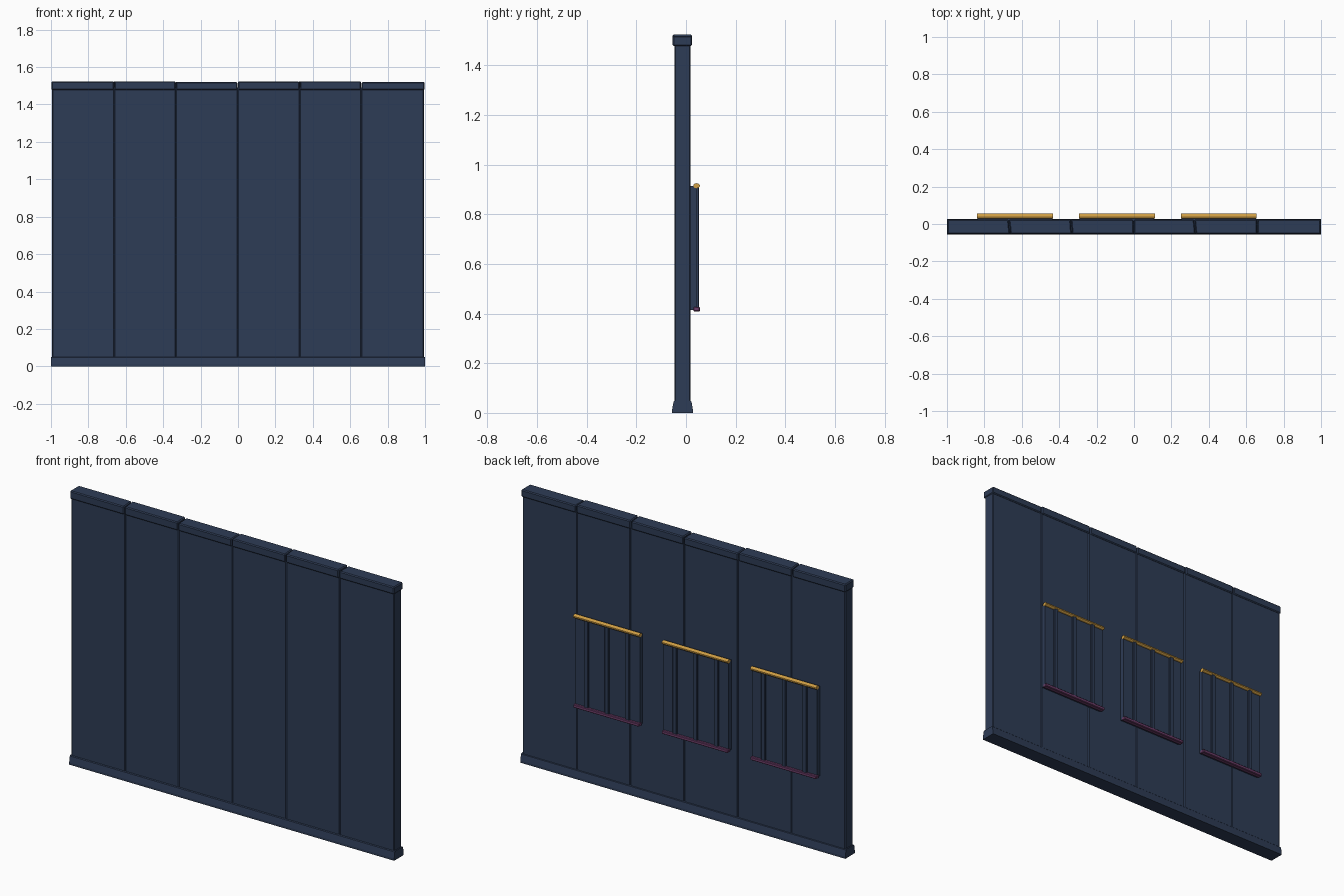
import bpy, bmesh, math

if "Cube" in bpy.data.objects:
    bpy.data.objects.remove(bpy.data.objects["Cube"])


def material(name, rgb):
    m = bpy.data.materials.new(name)
    m.diffuse_color = (*rgb, 1)
    m.use_nodes = True
    m.node_tree.nodes["Principled BSDF"].inputs["Base Color"].default_value = m.diffuse_color
    return m


NAVY = material("navy", (0.027, 0.045, 0.092))
GOLD = material("gold", (0.64, 0.35, 0.06))
PURPLE = material("plum", (0.15, 0.046, 0.14))


def finish(bm, name, mat):
    bmesh.ops.recalc_face_normals(bm, faces=bm.faces)
    me = bpy.data.meshes.new(name)
    bm.to_mesh(me)
    bm.free()
    me.materials.append(mat)
    ob = bpy.data.objects.new(name, me)
    bpy.context.collection.objects.link(ob)
    return ob


def box(name, mat, x, y, z, bevel=0.0, vertical_only=False, skew=(0, 0)):
    """Box from (min, max) ranges; skew slides the back of each x end."""
    bm = bmesh.new()
    bmesh.ops.create_cube(bm, size=1)
    for v in bm.verts:
        i, j, k = (int(c > 0) for c in v.co)
        v.co = (x[i] + (skew[i] if j else 0), y[j], z[k])
    if bevel:
        edges = [e for e in bm.edges if not vertical_only
                 or abs(e.verts[0].co.z - e.verts[1].co.z) > 0.1]
        bmesh.ops.bevel(bm, geom=edges, offset=bevel, segments=1, affect='EDGES')
    return finish(bm, name, mat)


def extrude_x(name, mat, profile, x0, x1):
    """Closed (y, z) profile swept along x."""
    bm = bmesh.new()
    a = [bm.verts.new((x0, y, z)) for y, z in profile]
    b = [bm.verts.new((x1, y, z)) for y, z in profile]
    n = len(profile)
    for i in range(n):
        bm.faces.new((a[i], a[(i + 1) % n], b[(i + 1) % n], b[i]))
    bm.faces.new(a)
    bm.faces.new(b)
    return finish(bm, name, mat)


# wall planks and their cap pieces
seams = [-0.994, -0.662, -0.332, -0.002, 0.33, 0.658, 0.994]
slants = [0, -0.008, -0.006, 0.0, -0.008, 0.002, 0]
tops = [1.523, 1.524, 1.52, 1.523, 1.524, 1.519]
for i in range(6):
    x0, x1 = seams[i], seams[i + 1]
    box(f"wall_plank_{i + 1}", NAVY, (x0, x1), (-0.046, 0.019), (0.03, 1.49),
        0.004, True)
    c0 = x0 + 0.002 if i else -0.998
    c1 = x1 - 0.002 if i < 5 else 0.998
    box(f"cap_{i + 1}", NAVY, (c0, c1), (-0.054, 0.025), (1.478, tops[i]), 0.005,
        skew=(slants[i], slants[i + 1]))

# flared base skirt
extrude_x("base_skirt", NAVY,
          [(-0.056, 0), (0.028, 0), (0.028, 0.012), (0.022, 0.046),
           (0.018, 0.05), (-0.046, 0.05), (-0.05, 0.046), (-0.056, 0.012)], -1, 1)

# three barred panels on the back
for n, cx in enumerate((-0.637, -0.092, 0.453), 1):
    box(f"panel_board_{n}", NAVY, (cx - 0.2, cx + 0.2), (0.015, 0.042),
        (0.415, 0.915))
    for k in (-1, 0, 1):
        bx = cx + k * 0.127
        box(f"panel_{n}_bar_{k + 2}", NAVY, (bx - 0.012, bx + 0.012),
            (0.04, 0.052), (0.42, 0.91), 0.002, True)
    ring = [math.tau * (i + 0.5) / 10 for i in range(10)]
    extrude_x(f"top_rail_{n}", GOLD,
              [(0.043 + 0.0135 * math.cos(t), 0.915 + 0.0105 * math.sin(t))
               for t in ring], cx - 0.203, cx + 0.203)
    box(f"bottom_rail_{n}", PURPLE, (cx - 0.203, cx + 0.203), (0.03, 0.056),
        (0.409, 0.427), 0.003)
